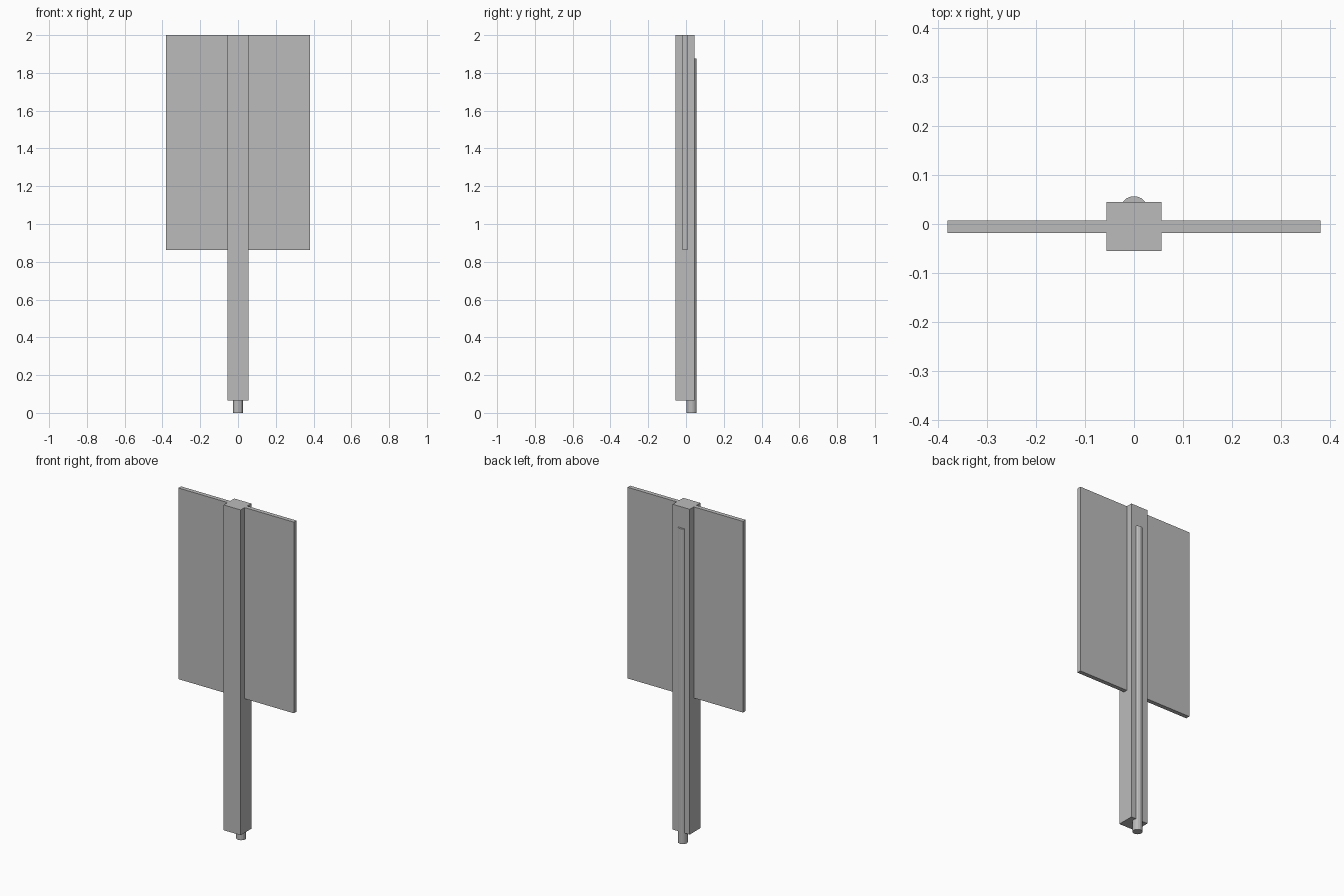
import bpy
import math

if "Cube" in bpy.data.objects:
    bpy.data.objects.remove(bpy.data.objects["Cube"])

grey = bpy.data.materials.new("plain grey")
grey.diffuse_color = (0.5, 0.5, 0.5, 1)
grey.use_nodes = True
grey.node_tree.nodes["Principled BSDF"].inputs["Base Color"].default_value = grey.diffuse_color


def box(name, x, y, z):
    """Box from (min, max) ranges on each axis."""
    bpy.ops.mesh.primitive_cube_add(
        size=1, location=[(a + b) / 2 for a, b in (x, y, z)])
    ob = bpy.context.object
    ob.name = name
    ob.scale = [b - a for a, b in (x, y, z)]
    bpy.ops.object.transform_apply(location=False, rotation=False, scale=True)
    ob.data.materials.append(grey)
    return ob


# Square post
box("post", (-0.056, 0.056), (-0.055, 0.045), (0.065, 2.0))

# Flat panels on either side of the post
box("left_panel", (-0.38, -0.056), (-0.018, 0.007), (0.863, 2.0))
box("right_panel", (0.056, 0.38), (-0.018, 0.007), (0.863, 2.0))

# Round rod set into the back of the post, poking out below it
bpy.ops.mesh.primitive_cylinder_add(
    vertices=16, radius=0.027, depth=1.875, location=(0, 0.03, 0.9375),
    rotation=(0, 0, math.pi / 16))
rod = bpy.context.object
rod.name = "rod"
rod.data.materials.append(grey)
